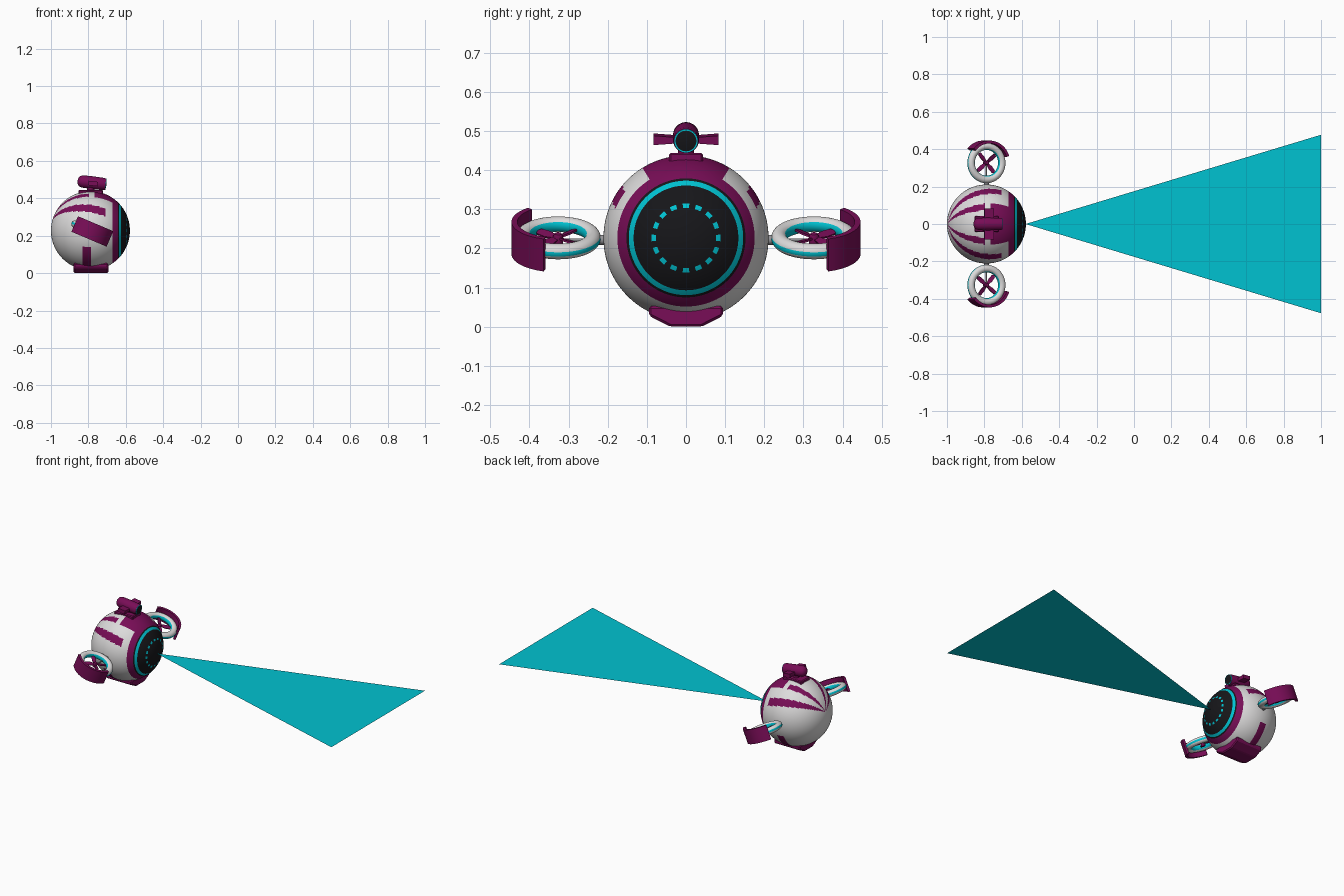
import bpy, bmesh, math
from mathutils import Matrix, Vector

if "Cube" in bpy.data.objects:
    bpy.data.objects.remove(bpy.data.objects["Cube"])

R = 0.211
CENTRE = Vector((-0.789, 0, 0.227))
TILT = math.radians(23)


def material(name, rgb):
    m = bpy.data.materials.new(name)
    m.diffuse_color = (*rgb, 1)
    m.use_nodes = True
    m.node_tree.nodes["Principled BSDF"].inputs["Base Color"].default_value = m.diffuse_color
    return m


WHITE, PLUM, CYAN, BLACK, GREY = range(5)
MATS = [material("shell white", (0.72, 0.71, 0.71)),
        material("plum", (0.19, 0.004, 0.095)),
        material("cyan", (0.0, 0.54, 0.64)),
        material("lens black", (0.008, 0.008, 0.01)),
        material("joint grey", (0.3, 0.3, 0.32))]


def finish(name, bm, matrix=Matrix(), colour=PLUM, rule=None, smooth=True):
    """Turn a bmesh into an object, colouring faces by a rule."""
    bmesh.ops.recalc_face_normals(bm, faces=bm.faces)
    for f in bm.faces:
        f.material_index = rule(f.calc_center_median()) if rule else colour
        f.smooth = smooth
    bm.transform(matrix)
    me = bpy.data.meshes.new(name)
    bm.to_mesh(me)
    bm.free()
    for m in MATS:
        me.materials.append(m)
    ob = bpy.data.objects.new(name, me)
    bpy.context.collection.objects.link(ob)
    if smooth:
        bpy.context.view_layer.objects.active = ob
        ob.select_set(True)
        bpy.ops.object.shade_smooth_by_angle(angle=math.radians(35))
        ob.select_set(False)
    return ob


def revolve(profile, segs, closed=False):
    """Spin (radius, height) points about z."""
    bm = bmesh.new()
    rows = [[bm.verts.new((r * math.cos(a), r * math.sin(a), h)) for r, h in profile]
            for a in (2 * math.pi * i / segs for i in range(segs))]
    n = len(profile)
    for i in range(segs):
        p, q = rows[i], rows[(i + 1) % segs]
        for j in range(n if closed else n - 1):
            k = (j + 1) % n
            bm.faces.new((p[j], q[j], q[k], p[k]))
    bmesh.ops.remove_doubles(bm, verts=bm.verts, dist=1e-6)
    return bm


def prism(points, depth):
    """Extrude a flat outline in xy symmetrically along z."""
    bm = bmesh.new()
    f = bm.faces.new([bm.verts.new((x, y, -depth / 2)) for x, y in points])
    r = bmesh.ops.extrude_face_region(bm, geom=[f])
    bmesh.ops.translate(bm, vec=(0, 0, depth),
                        verts=[v for v in r["geom"] if isinstance(v, bmesh.types.BMVert)])
    return bm


def rod(name, a, b, r, colour):
    d = b - a
    bm = bmesh.new()
    bmesh.ops.create_cone(bm, cap_ends=True, segments=20, radius1=r, radius2=r, depth=d.length)
    m = Matrix.Translation((a + b) / 2) @ d.to_track_quat('Z', 'Y').to_matrix().to_4x4()
    return finish(name, bm, m, colour)


# Body sphere with its axis along x; eye rings and stripes are painted by position
def paint_body(c):
    x, y, z = c.z, abs(c.y), -c.x          # local axis z becomes world x
    r = math.hypot(y, z)
    if x > 0:
        if r < 0.151:
            if 0.135 < r < 0.147:
                return CYAN
            turn = math.atan2(c.y, z) / (2 * math.pi) * 16
            if 0.076 < r < 0.088 and (turn + 0.25) % 1 < 0.5:
                return CYAN
            return BLACK
        if r < 0.176:
            return PLUM
    if x > 0.02 and z > 0 and y < z * math.tan(math.radians(31)):
        return PLUM                        # brow patch
    t = math.radians(12)                   # stripes converge on a raised rear point
    phi = math.degrees(math.atan2(x * math.sin(t) + z * math.cos(t), y))
    if x < 0.08 and 27 < phi < 40:
        return PLUM
    if x < -0.01 and 58 < phi < 69:
        return PLUM
    if -0.041 < x < 0.003 and z < -0.085:
        return PLUM                        # lower side stripe
    return WHITE


STEPS = 160
arc = [(R * math.sin(math.pi * i / STEPS), R * math.cos(math.pi * i / STEPS))
       for i in range(STEPS + 1)]
finish("body", revolve(arc, 192),
       Matrix.Translation(CENTRE) @ Matrix.Rotation(math.pi / 2, 4, 'Y'), rule=paint_body)

# Flat projected beam
bm = bmesh.new()
bm.faces.new([bm.verts.new(p) for p in
              ((-0.58, 0, 0.227), (1, -0.477, 0.227), (1, 0.477, 0.227))])
finish("light_beam", bm, colour=CYAN, smooth=False)

# Landing skid, a chamfered outline run along x
skid = [(-0.095, 0.053), (-0.095, 0.028), (-0.04, 0), (0.04, 0), (0.095, 0.028), (0.095, 0.053)]
bm = prism(skid, 0.185)
bmesh.ops.bevel(bm, geom=bm.edges[:], offset=0.006, segments=1, affect='EDGES')
AXES = Matrix(((0, 0, 1, 0), (1, 0, 0, 0), (0, 1, 0, 0), (0, 0, 0, 1)))
finish("landing_skid", bm, Matrix.Translation((-0.786, 0, 0)) @ AXES, smooth=False)

# Top pod: pedestal, rounded barrel, lens and side wings
bm = prism([(-0.066, -0.043), (0.066, -0.043), (0.066, 0.043), (-0.066, 0.043)], 0.035)
bmesh.ops.bevel(bm, geom=bm.edges[:], offset=0.005, segments=1, affect='EDGES')
finish("pod_pedestal", bm, Matrix.Translation((-0.787, 0, 0.427)), smooth=False)
rod("pod_neck", Vector((-0.787, 0, 0.43)), Vector((-0.787, 0, 0.48)), 0.02, PLUM)

pod = Matrix.Translation((-0.782, 0, 0.484)) @ Matrix.Rotation(math.radians(97), 4, 'Y')
barrel = [(0, -0.077), (0.016, -0.074), (0.027, -0.066), (0.033, -0.05), (0.034, 0),
          (0.033, 0.06), (0.031, 0.074), (0, 0.074)]
finish("pod_barrel", revolve(barrel, 40), pod)
finish("pod_ring", revolve([(0.030, 0.073), (0.030, 0.077), (0.026, 0.077), (0.026, 0.073)], 40, True),
       pod, CYAN)
finish("pod_lens", revolve([(0.0265, 0.073), (0.0265, 0.077), (0.015, 0.079), (0, 0.08)], 40),
       pod, BLACK)
wing = [(-0.083, -0.012), (-0.03, -0.008), (0.03, -0.008), (0.083, -0.012),
        (0.083, 0.012), (0.03, 0.008), (-0.03, 0.008), (-0.083, 0.012)]
finish("pod_wings", prism(wing, 0.05),
       Matrix.Translation((-0.775, 0, 0.479)) @ Matrix.Rotation(math.radians(7), 4, 'Y') @ AXES,
       smooth=False)


# Rotor ring colouring: cyan stripe outside and cyan lining inside
def paint_ring(c):
    d = math.hypot(c.x, c.y) - 0.089
    if abs(c.z) < 0.006 and d > 0:
        return CYAN
    if abs(c.z) < 0.013 and d < 0:
        return CYAN
    return WHITE


for side, label in ((-1, "right"), (1, "left")):
    hub = Vector((-0.789, side * 0.327, 0.227))
    frame = Matrix.Translation(hub) @ Matrix.Rotation(TILT, 4, 'Y') @ Matrix.Diagonal((1, side, 1, 1))
    tube = [(0.089 + 0.02 * math.cos(2 * math.pi * (i + 0.5) / 32),
             0.02 * math.sin(2 * math.pi * (i + 0.5) / 32)) for i in range(32)]
    finish(label + "_rotor_ring", revolve(tube, 72, True), frame, rule=paint_ring)

    # Curved outer guard
    angles = [math.radians(18 + 122 * i / 24) for i in range(25)]
    outline = [(0.119 * math.cos(a), 0.119 * math.sin(a)) for a in angles]
    outline += [(0.104 * math.cos(a), 0.104 * math.sin(a)) for a in reversed(angles)]
    finish(label + "_rotor_guard", prism(outline, 0.09), frame)

    # Four pitched blades around a hub
    for i in range(4):
        blade = [(0.006, -0.006), (0.035, -0.012), (0.064, -0.01),
                 (0.068, 0), (0.064, 0.01), (0.035, 0.012), (0.006, 0.006)]
        turn = Matrix.Rotation(math.radians(40 + 90 * i), 4, 'Z') @ Matrix.Rotation(math.radians(18), 4, 'X')
        finish(f"{label}_blade_{i + 1}", prism(blade, 0.005), frame @ turn, smooth=False)
    cap = [(0, -0.018), (0.012, -0.018), (0.013, 0.004), (0.009, 0.012), (0, 0.014)]
    finish(label + "_rotor_hub", revolve(cap, 24), frame)

    # Joint to the body and thin strut to the hub
    def at(y):
        return Vector((-0.789, side * y, 0.222))
    rod(label + "_joint", at(0.195), at(0.23), 0.013, GREY)
    rod(label + "_strut", at(0.225), at(0.327), 0.004, GREY)
